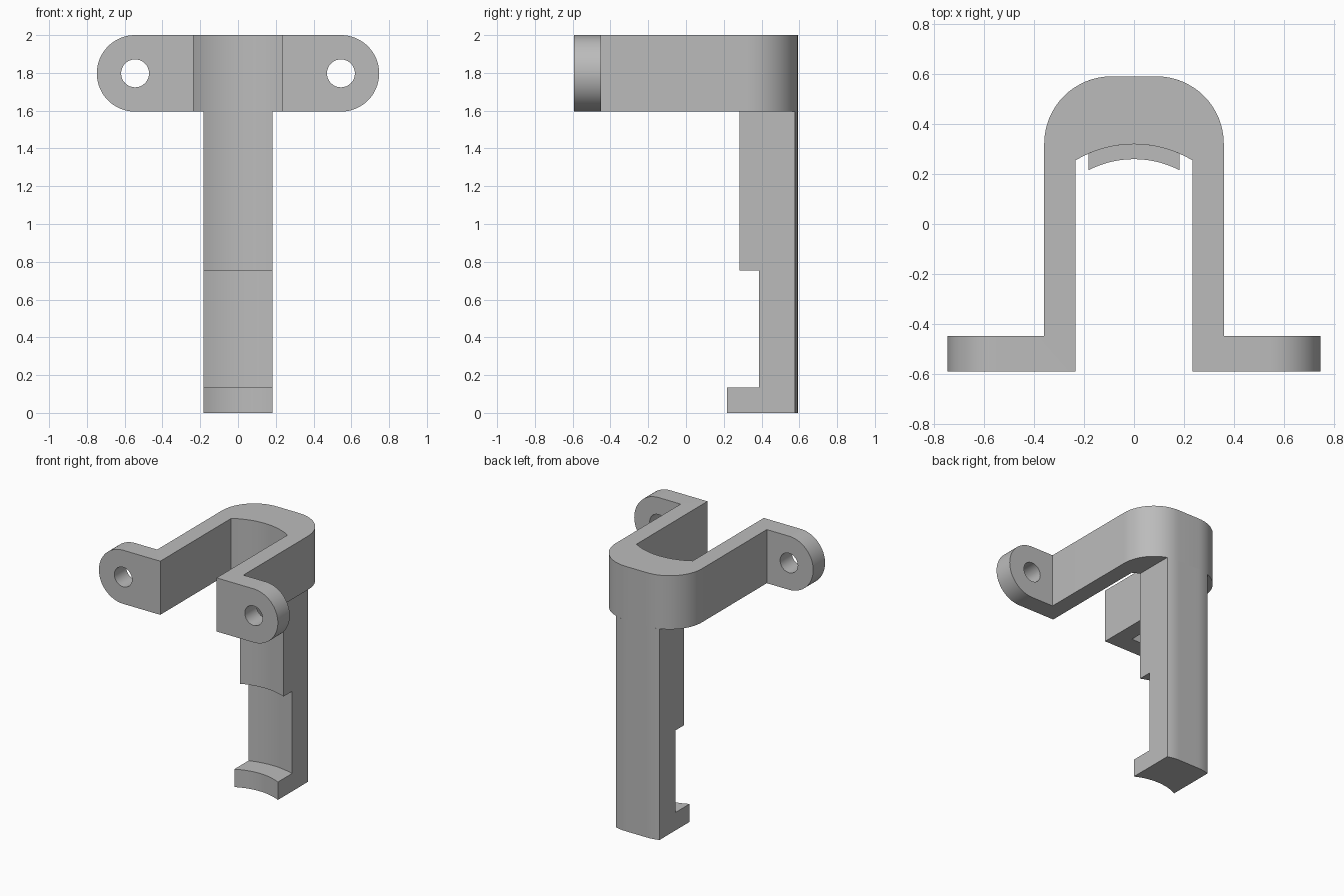
import bpy, bmesh
from math import sin, cos, pi, sqrt

cube = bpy.data.objects.get("Cube")
if cube:
    bpy.data.objects.remove(cube, do_unlink=True)

grey = bpy.data.materials.new("grey_plastic")
grey.use_nodes = True
grey.diffuse_color = (0.5, 0.5, 0.5, 1)
grey.node_tree.nodes["Principled BSDF"].inputs["Base Color"].default_value = (0.5, 0.5, 0.5, 1)

TOP, UNDER = 2.0, 1.595            # height range of the clamp
MID = (TOP + UNDER) / 2
BACK, FRONT = 0.592, -0.592
OUT_X, IN_X = 0.36, 0.235          # outer and inner arm faces
CORNER = 0.27                      # rear corner radius
ARC_Y, ARC_R = -0.137, 0.457       # shared centre of the inner curves
EAR_X, EAR_R, HOLE_R = 0.545, (TOP - UNDER) / 2, 0.074


def arc(cx, cy, r, a0, a1, n):
    return [(cx + r * cos(a0 + (a1 - a0) * i / n),
             cy + r * sin(a0 + (a1 - a0) * i / n)) for i in range(n + 1)]


def finish(name, bm):
    bmesh.ops.recalc_face_normals(bm, faces=bm.faces[:])
    mesh = bpy.data.meshes.new(name)
    bm.to_mesh(mesh)
    bm.free()
    mesh.materials.append(grey)
    obj = bpy.data.objects.new(name, mesh)
    bpy.context.collection.objects.link(obj)
    return obj


def prism(name, points, lo, hi, place):
    """Extrude a closed outline; place(u, v, depth) gives the position."""
    bm = bmesh.new()
    face = bm.faces.new([bm.verts.new(place(u, v, lo)) for u, v in points])
    ext = bmesh.ops.extrude_face_region(bm, geom=[face])
    move = [b - a for a, b in zip(place(0, 0, lo), place(0, 0, hi))]
    bmesh.ops.translate(bm, vec=move,
                        verts=[g for g in ext["geom"] if isinstance(g, bmesh.types.BMVert)])
    return finish(name, bm)


def smooth(obj):
    bpy.ops.object.select_all(action="DESELECT")
    obj.select_set(True)
    bpy.context.view_layer.objects.active = obj
    bpy.ops.object.shade_smooth_by_angle(angle=pi / 6)


def plan(u, v, d):
    return (u, v, d)


def elevation(u, v, d):
    return (u, d, v)


def curve_y(x, r):
    return ARC_Y + sqrt(r * r - x * x)


def back_y(x):
    dx = max(0, abs(x) - (OUT_X - CORNER))
    return BACK - CORNER + sqrt(CORNER ** 2 - dx * dx)


# Clamp outline: half of the plan on +x, mirrored to the other side
flange_y, wide = -0.45, EAR_X + EAR_R + 0.05
half = [(IN_X, FRONT), (wide, FRONT), (wide, flange_y), (OUT_X, flange_y)]
half += arc(OUT_X - CORNER, BACK - CORNER, CORNER, 0, pi / 2, 16)
mirrored = [(-x, y) for x, y in reversed(half)]
inner = [(x, curve_y(x, ARC_R)) for x in
         (-IN_X + 2 * IN_X * i / 16 for i in range(17))]
clamp = prism("clamp_bracket", half + mirrored + inner, UNDER - 0.1, TOP + 0.1, plan)

# Rounded ear ends and screw holes
slot = arc(EAR_X, MID, EAR_R, -pi / 2, pi / 2, 32) + arc(-EAR_X, MID, EAR_R, pi / 2, 3 * pi / 2, 32)
cutters = [(prism("ear_shape", slot, -1, 1, elevation), "INTERSECT")]
for side, sx in (("left", 1), ("right", -1)):
    hole = arc(sx * EAR_X, MID, HOLE_R, 0, 2 * pi, 32)[:-1]
    cutters.append((prism(side + "_hole", hole, -1, 0, elevation), "DIFFERENCE"))
for cutter, operation in cutters:
    mod = clamp.modifiers.new(cutter.name, "BOOLEAN")
    mod.object, mod.operation, mod.solver = cutter, operation, "EXACT"
    cutter.hide_render = True
bpy.context.view_layer.update()
cut = bpy.data.meshes.new_from_object(clamp.evaluated_get(bpy.context.evaluated_depsgraph_get()))
clamp.modifiers.clear()
clamp.data = cut
for cutter, _ in cutters:
    bpy.data.objects.remove(cutter, do_unlink=True)
smooth(clamp)

# Post: stepped side profile lofted across its width, with curved front steps
POST_X, LIP_Z, STEP_Z = 0.182, 0.135, 0.755
LIP_R, RECESS_R = ARC_R - 0.06, ARC_R + 0.096
bm = bmesh.new()
rows = []
flat = OUT_X - CORNER
for i in range(17):
    x = -POST_X + 2 * POST_X * i / 16
    lip, recess, upper = (curve_y(x, r) for r in (LIP_R, RECESS_R, ARC_R))
    section = [(back_y(x), 0), (lip, 0), (lip, LIP_Z), (recess, LIP_Z),
               (recess, STEP_Z), (upper, STEP_Z), (upper, UNDER), (back_y(x), UNDER)]
    rows.append([bm.verts.new((x, y, z)) for y, z in section])
for a, b in zip(rows, rows[1:]):
    for j in range(len(a)):
        k = (j + 1) % len(a)
        bm.faces.new((a[j], a[k], b[k], b[j]))
bm.faces.new(rows[0])
bm.faces.new(rows[-1])
smooth(finish("post", bm))
